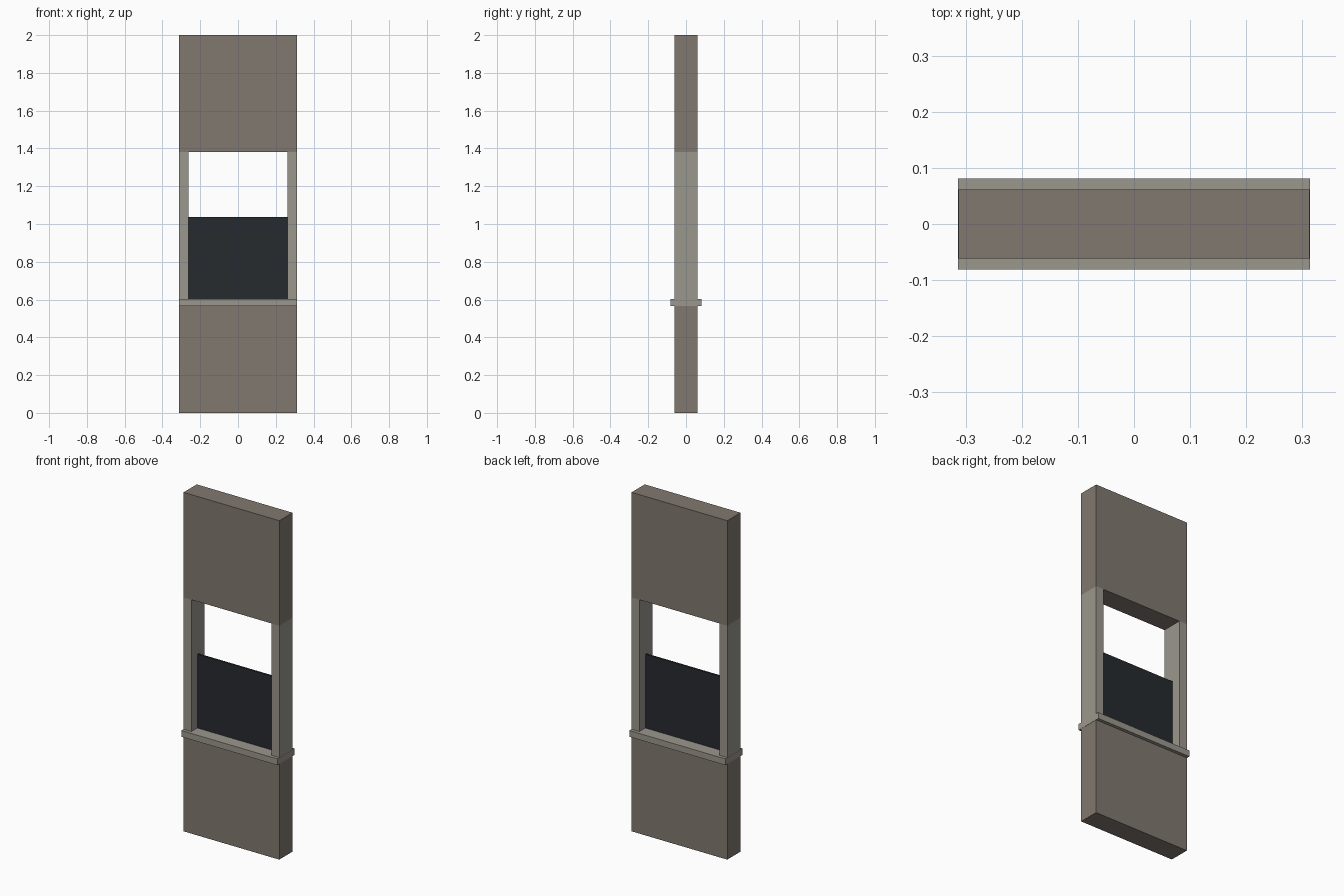
import bpy

if "Cube" in bpy.data.objects:
    bpy.data.objects.remove(bpy.data.objects["Cube"])


def material(name, rgb):
    m = bpy.data.materials.new(name)
    m.diffuse_color = (*rgb, 1)
    m.use_nodes = True
    m.node_tree.nodes["Principled BSDF"].inputs["Base Color"].default_value = m.diffuse_color
    return m


def box(name, x, y, z, mat):
    """Box spanning the given (min, max) ranges."""
    spans = (x, y, z)
    bpy.ops.mesh.primitive_cube_add(size=1, location=[(a + b) / 2 for a, b in spans])
    ob = bpy.context.object
    ob.name = name
    ob.scale = [b - a for a, b in spans]
    bpy.ops.object.transform_apply(location=False, rotation=False, scale=True)
    ob.data.materials.append(mat)
    return ob


plaster = material("plaster", (0.22, 0.19, 0.16))
trim = material("trim", (0.33, 0.31, 0.27))
dark = material("dark_panel", (0.02, 0.024, 0.028))

W, D = 0.3125, 0.0615            # wall half width and half depth
INNER = 0.2615                   # half width of the opening
SILL_Z, OPEN_Z, HEAD_Z = 0.565, 0.602, 1.38

# Wall below and above the opening
box("lower_wall", (-W, W), (-D, D), (0, SILL_Z), plaster)
box("upper_wall", (-W, W), (-D, D), (HEAD_Z, 2), plaster)

# Projecting sill
box("sill", (-W - 0.001, W + 0.001), (-0.081, 0.081), (SILL_Z, OPEN_Z), trim)

# Side jambs
for side, s in (("left", -1), ("right", 1)):
    box(side + "_jamb", sorted((s * INNER, s * W)), (-D, D), (OPEN_Z, HEAD_Z), trim)

# Thin dark panel half closing the opening
box("shutter_panel", (-INNER, INNER), (-0.006, 0.006), (OPEN_Z, 1.037), dark)
